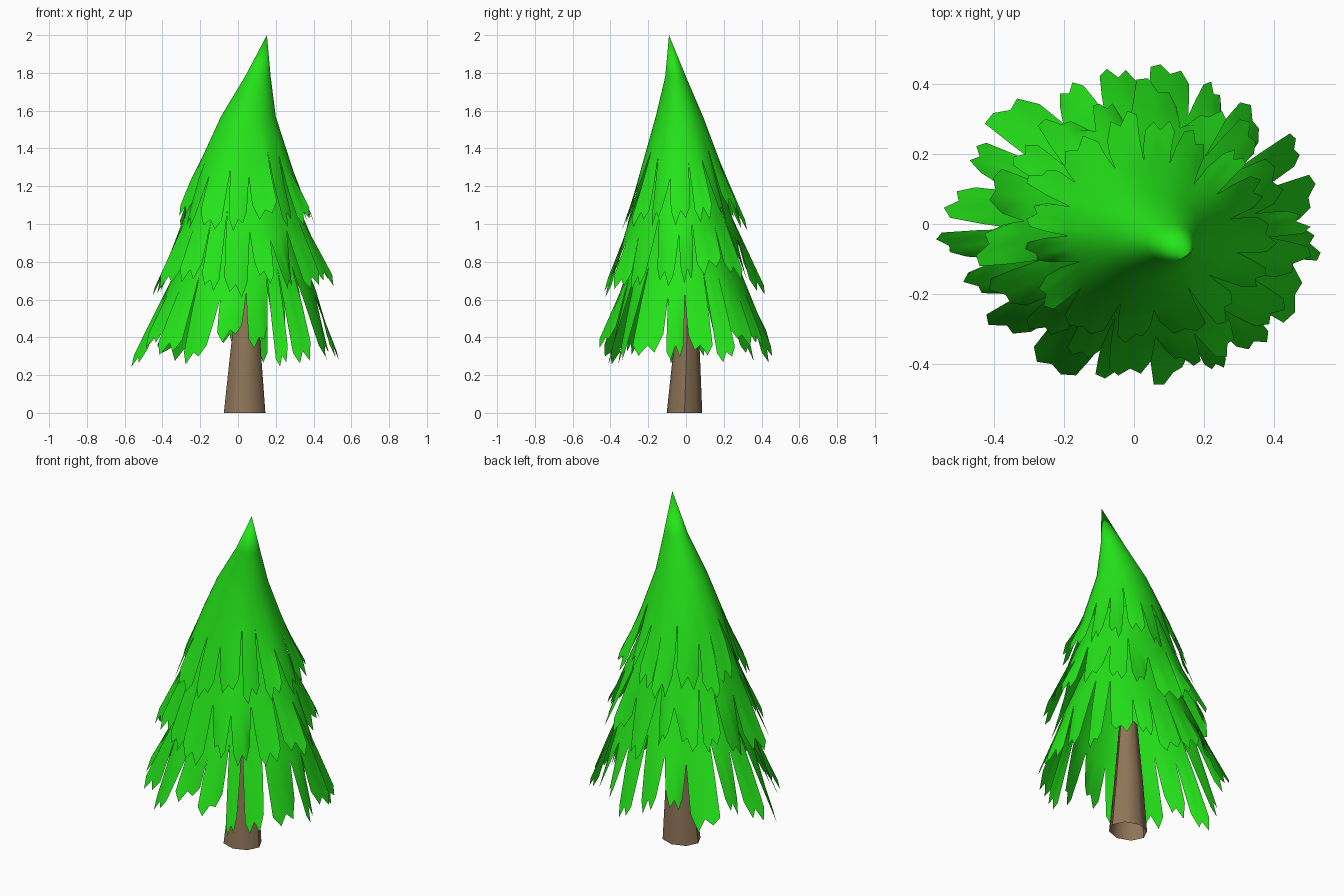
import bpy, bmesh, math, random

if "Cube" in bpy.data.objects:
    bpy.data.objects.remove(bpy.data.objects["Cube"])

random.seed(11)


def material(name, rgb):
    m = bpy.data.materials.new(name)
    m.diffuse_color = (*rgb, 1)
    m.use_nodes = True
    m.node_tree.nodes["Principled BSDF"].inputs["Base Color"].default_value = m.diffuse_color
    return m


GREEN = material("needles", (0.018, 0.78, 0.01))
BROWN = material("bark", (0.27, 0.175, 0.095))


def finish(bm, name, mat, angle):
    bmesh.ops.remove_doubles(bm, verts=bm.verts, dist=0.0005)
    bmesh.ops.recalc_face_normals(bm, faces=bm.faces)
    me = bpy.data.meshes.new(name)
    bm.to_mesh(me)
    bm.free()
    ob = bpy.data.objects.new(name, me)
    bpy.context.collection.objects.link(ob)
    me.materials.append(mat)
    bpy.ops.object.select_all(action='DESELECT')
    bpy.context.view_layer.objects.active = ob
    ob.select_set(True)
    bpy.ops.object.shade_smooth_by_angle(angle=math.radians(angle))
    return ob


def section(profile, z):
    """Interpolate (z, cx, cy, rx, ry) at height z, extending the last segment."""
    for a, b in zip(profile, profile[1:]):
        if z >= b[0] or b is profile[-1]:
            t = (z - a[0]) / (b[0] - a[0])
            return [p + (q - p) * t for p, q in zip(a, b)]


def skirt(name, profile, slit, hem, count, turn, tilt_max):
    """Leaning cone whose lower part is cut into long, tilted, fork-ended blades."""
    bm = bmesh.new()
    step = 2 * math.pi / count
    upper = [p[0] for p in profile if p[0] > slit + 0.1]
    slits = [slit + random.uniform(-0.09, 0.09) for _ in range(count)]
    jitter = [random.uniform(-0.22, 0.22) for _ in range(count)]

    for i in range(count):
        j = (i + 1) % count
        a0 = turn + step * (i + jitter[i])
        a1 = turn + step * (i + 1 + jitter[j])
        tip = hem + random.uniform(-0.07, 0.07)
        width = random.uniform(0.6, 0.85)
        tilt = random.choice((-1, 1)) * random.uniform(0.4, 1) * tilt_max
        lift = random.uniform(-0.012, 0.012)
        # Forked end: one long tip, a notch and one shorter tip
        fray = [random.uniform(0.03, 0.07), -0.01, random.uniform(0.04, 0.07),
                random.uniform(0.0, 0.04), random.uniform(0.07, 0.11)]
        if random.random() < 0.5:
            fray.reverse()
        cols = []
        for k in range(5):
            u = k / 4
            top = slits[i] + (slits[j] - slits[i]) * u
            end = tip + fray[k]
            col = []
            for z, free in [(z, 0) for z in upper] + [(top, 0), ((top + end) / 2, 0.5), (end, 1)]:
                _, cx, cy, rx, ry = section(profile, z)
                uu = 0.5 + (u - 0.5) * (1 - free * (1 - width))
                ang = a0 + (a1 - a0) * uu
                push = (tilt * (u - 0.5) * 2 + lift) * free
                col.append(bm.verts.new((cx + (rx + push) * math.cos(ang),
                                         cy + (ry + push) * math.sin(ang), z)))
            cols.append(col)
        for c, d in zip(cols, cols[1:]):
            for r in range(len(c) - 1):
                bm.faces.new((c[r], c[r + 1], d[r + 1], d[r]))
    bmesh.ops.dissolve_degenerate(bm, dist=0.0003, edges=bm.edges)
    return finish(bm, name, GREEN, 50)


# Top foliage: bent cone with frayed hem
skirt("top_foliage", [
    (2.00, 0.153, -0.09, 0.0001, 0.0001),
    (1.78, 0.105, -0.055, 0.068, 0.055),
    (1.57, 0.055, -0.035, 0.145, 0.125),
    (1.25, 0.033, -0.020, 0.270, 0.230),
    (1.06, 0.037, -0.015, 0.340, 0.300)], 1.33, 1.02, 16, 0.1, 0.025)

# Middle foliage
skirt("middle_foliage", [
    (1.30, 0.03, -0.025, 0.205, 0.175),
    (1.05, 0.03, -0.025, 0.310, 0.265),
    (0.70, 0.035, -0.02, 0.450, 0.390)], 1.0, 0.69, 18, 0.25, 0.03)

# Lower foliage
skirt("lower_foliage", [
    (1.05, 0.03, -0.02, 0.215, 0.185),
    (0.70, 0.02, -0.01, 0.375, 0.320),
    (0.34, 0.00, 0.00, 0.515, 0.448)], 0.69, 0.32, 20, 0.0, 0.03)

# Trunk: open eight-sided taper
bm = bmesh.new()
rings = []
for z, cx, cy, rx, ry in [(0, 0.035, -0.008, 0.11, 0.094),
                          (0.3, 0.04, 0.002, 0.083, 0.072),
                          (0.65, 0.05, 0.012, 0.052, 0.045)]:
    rings.append([bm.verts.new((cx + rx * math.cos(k * math.pi / 4),
                                cy + ry * math.sin(k * math.pi / 4), z)) for k in range(8)])
for lo, hi in zip(rings, rings[1:]):
    for k in range(8):
        n = (k + 1) % 8
        bm.faces.new((lo[k], lo[n], hi[n], hi[k]))
bm.faces.new(rings[-1])
finish(bm, "trunk", BROWN, 50)
